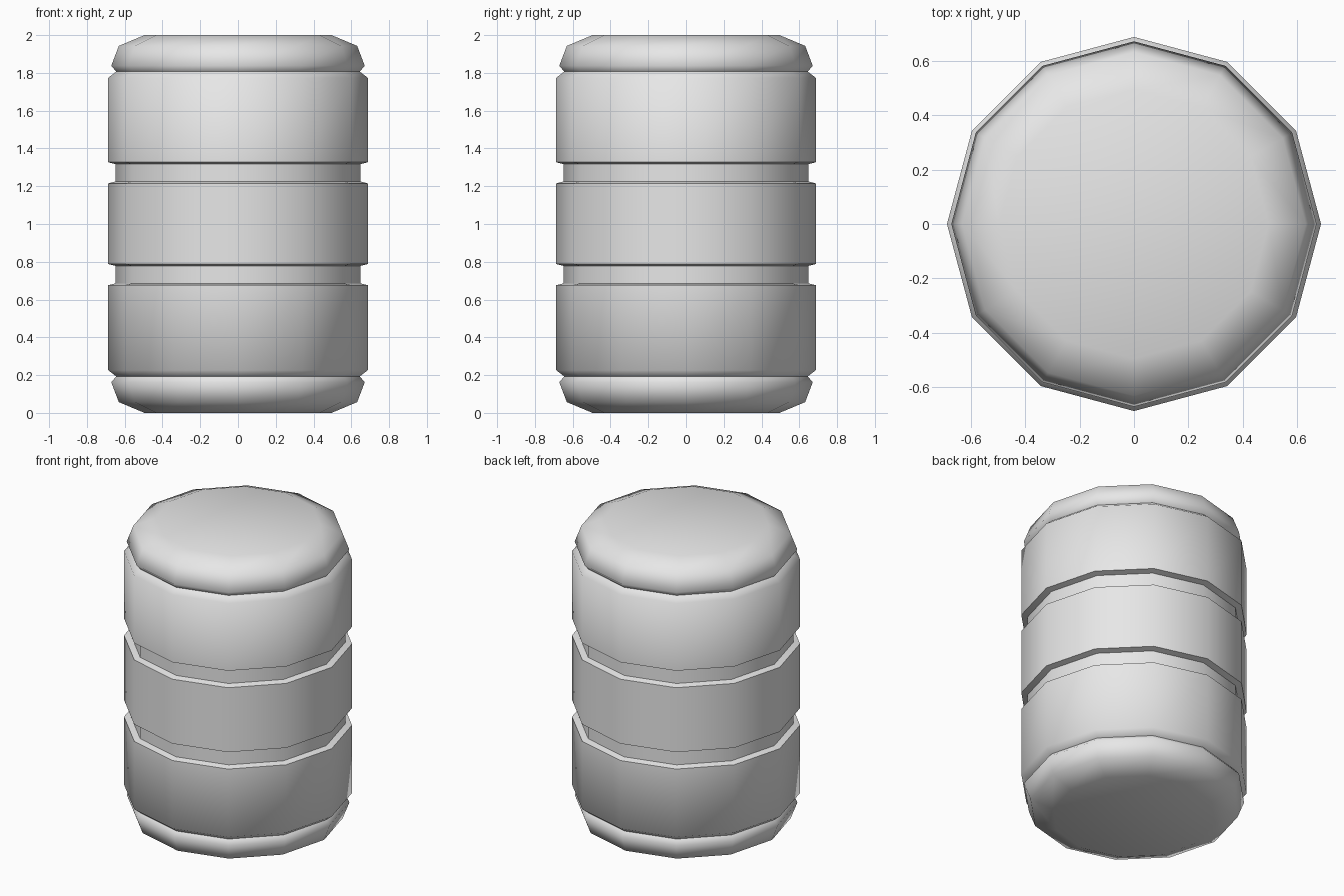
import bpy, bmesh, math

SIDES = 12

cube = bpy.data.objects.get("Cube")
if cube:
    bpy.data.objects.remove(cube, do_unlink=True)

# Single plain grey
grey = bpy.data.materials.new("light grey")
grey.use_nodes = True
colour = (0.8, 0.8, 0.8, 1)
grey.diffuse_color = colour
grey.node_tree.nodes["Principled BSDF"].inputs["Base Color"].default_value = colour


def lathe(name, profile):
    """Revolve (radius, z) points, listed bottom to top, into a capped solid."""
    bm = bmesh.new()
    rings = []
    for r, z in profile:
        angles = [2 * math.pi * i / SIDES for i in range(SIDES)]
        rings.append([bm.verts.new((r * math.cos(a), r * math.sin(a), z)) for a in angles])
    for low, high in zip(rings, rings[1:]):
        for i in range(SIDES):
            j = (i + 1) % SIDES
            bm.faces.new((low[i], low[j], high[j], high[i]))
    bm.faces.new(rings[0][::-1])
    bm.faces.new(rings[-1])
    mesh = bpy.data.meshes.new(name)
    bm.to_mesh(mesh)
    bm.free()
    mesh.materials.append(grey)
    obj = bpy.data.objects.new(name, mesh)
    bpy.context.collection.objects.link(obj)
    bpy.ops.object.select_all(action="DESELECT")
    obj.select_set(True)
    bpy.context.view_layer.objects.active = obj
    bpy.ops.object.shade_smooth_by_angle(angle=math.radians(60))
    return obj


WALL, GROOVE, NOTCH = 0.687, 0.648, 0.645

# Rounded end, from the flat face to the notch (radius, distance from the end)
end = [(0.495, 0), (0.631, 0.057), (0.671, 0.162), (NOTCH, 0.193), (WALL, 0.226)]


def groove(bottom, top, lip=0.01):
    """Recessed ring with slightly sloped lips."""
    return [(WALL, bottom), (GROOVE, bottom + lip), (GROOVE, top - lip), (WALL, top)]


# Barrel: rounded ends, three wide bands and two recessed grooves
lower_end = end
upper_end = [(r, 2 - d) for r, d in reversed(end)]
lathe("barrel", lower_end + groove(0.676, 0.788) + groove(1.215, 1.327) + upper_end)
